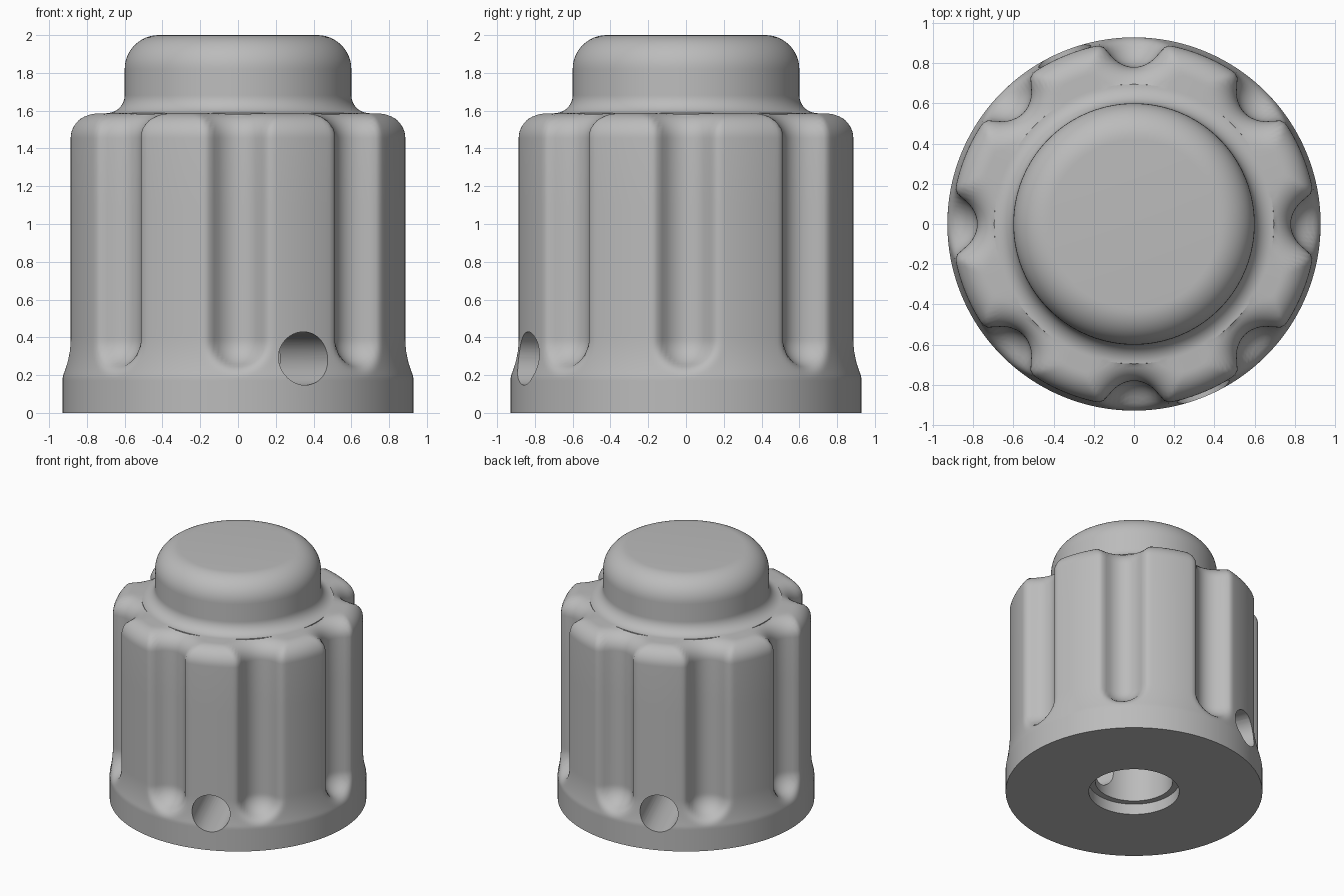
import bpy, bmesh, math
from math import sin, cos, pi, sqrt, hypot

old = bpy.data.objects.get("Cube")
if old:
    bpy.data.objects.remove(old, do_unlink=True)

FLUTES = 8
COLS = FLUTES * 32
BODY_R, BASE_R = 0.905, 0.928
SHOULDER_Z, SHOULDER_F = 1.585, 0.13    # height and rounding of the body's top edge
FLUTE_C, FLUTE_R, FLUTE_F = 0.93, 0.15, 0.06
FLUTE_END = 0.385                       # centre height of the rounded flute ends
NECK_R, NECK_F = 0.6, 0.095
CAP_F, TOP_Z = 0.18, 2.0

grey = bpy.data.materials.new("plain_grey")
grey.use_nodes = True
colour = (0.5, 0.5, 0.5, 1)
grey.diffuse_color = colour
grey.node_tree.nodes["Principled BSDF"].inputs["Base Color"].default_value = colour


def flute_depth(s, inset):
    """Depth of a scooped groove with rounded lips, s away from its axis."""
    a = FLUTE_R + inset
    f = max(FLUTE_F - inset, 0.015)
    top = BODY_R - inset
    lip = FLUTE_C - (top - f)
    reach = sqrt((a + f) ** 2 - lip ** 2)
    if s >= reach:
        return 0
    if s < reach * a / (a + f):
        return top - FLUTE_C + sqrt(a * a - s * s)
    return f - sqrt(max(0, f * f - (reach - s) ** 2))


def body_radius(angle, z, inset=0):
    outer = BODY_R
    if z < 0.4:
        outer += (BASE_R - BODY_R) * min(1, (0.4 - z) / 0.21) ** 2
    sector = 2 * pi / FLUTES
    off = (angle + sector / 2) % sector - sector / 2
    s = hypot((outer - inset) * off, max(0, FLUTE_END - z))
    r = outer - inset - flute_depth(s, inset)
    return max(r, NECK_R + NECK_F)


# Rings of the closed shell: (height, radius as a function of angle)
rings = []


def circle(z, r):
    rings.append((z, lambda angle: r))


def fluted(z, inset=0):
    rings.append((z, lambda angle: body_radius(angle, z, inset)))


# Shaft bore, counterbore and underside
for z, r in ((1.2, 0.28), (0.085, 0.28), (0.085, 0.327), (0, 0.327), (0, BASE_R)):
    circle(z, r)

# Fluted body
for i in range(17):
    fluted(0.17 + i * 0.015)
for z in (0.7, 1.1):
    fluted(z)
STEPS = 12
for i in range(STEPS + 1):
    t = i / STEPS * pi / 2
    fluted(SHOULDER_Z - SHOULDER_F * (1 - sin(t)), SHOULDER_F * (1 - cos(t)))

# Hollow curve into the neck, then the rounded cap
for i in range(STEPS + 1):
    t = i / STEPS * pi / 2
    circle(SHOULDER_Z + 0.002 + NECK_F * (1 - cos(t)), NECK_R + NECK_F * (1 - sin(t)))
for i in range(STEPS + 1):
    t = i / STEPS * pi / 2
    circle(TOP_Z - CAP_F * (1 - sin(t)), NECK_R - CAP_F * (1 - cos(t)))

bm = bmesh.new()
angles = [2 * pi * c / COLS for c in range(COLS)]
loops = [[bm.verts.new((rad(a) * cos(a), rad(a) * sin(a), z)) for a in angles]
         for z, rad in rings]
for low, high in zip(loops, loops[1:]):
    for c in range(COLS):
        d = (c + 1) % COLS
        bm.faces.new((low[c], low[d], high[d], high[c]))
bm.faces.new(loops[0][::-1])
bm.faces.new(loops[-1])
bmesh.ops.recalc_face_normals(bm, faces=bm.faces)
mesh = bpy.data.meshes.new("fluted_knob")
bm.to_mesh(mesh)
bm.free()
mesh.materials.append(grey)
knob = bpy.data.objects.new("fluted_knob", mesh)
bpy.context.collection.objects.link(knob)

# Set screw holes, drilled straight across between two flutes
bpy.ops.mesh.primitive_cylinder_add(vertices=48, radius=0.141, depth=3, location=(0, 0, 0.288),
                                    rotation=(0, pi / 2, -3 * pi / 8))
drill = bpy.context.object
drill.name = "screw_hole_cutter"
drill.hide_render = True
drill.data.materials.append(grey)
cut = knob.modifiers.new("screw_holes", "BOOLEAN")
cut.object = drill
cut.operation = "DIFFERENCE"
cut.solver = "EXACT"

bpy.ops.object.select_all(action="DESELECT")
knob.select_set(True)
bpy.context.view_layer.objects.active = knob
bpy.ops.object.modifier_apply(modifier=cut.name)
bpy.data.objects.remove(drill, do_unlink=True)
bpy.ops.object.shade_smooth_by_angle(angle=math.radians(35))
